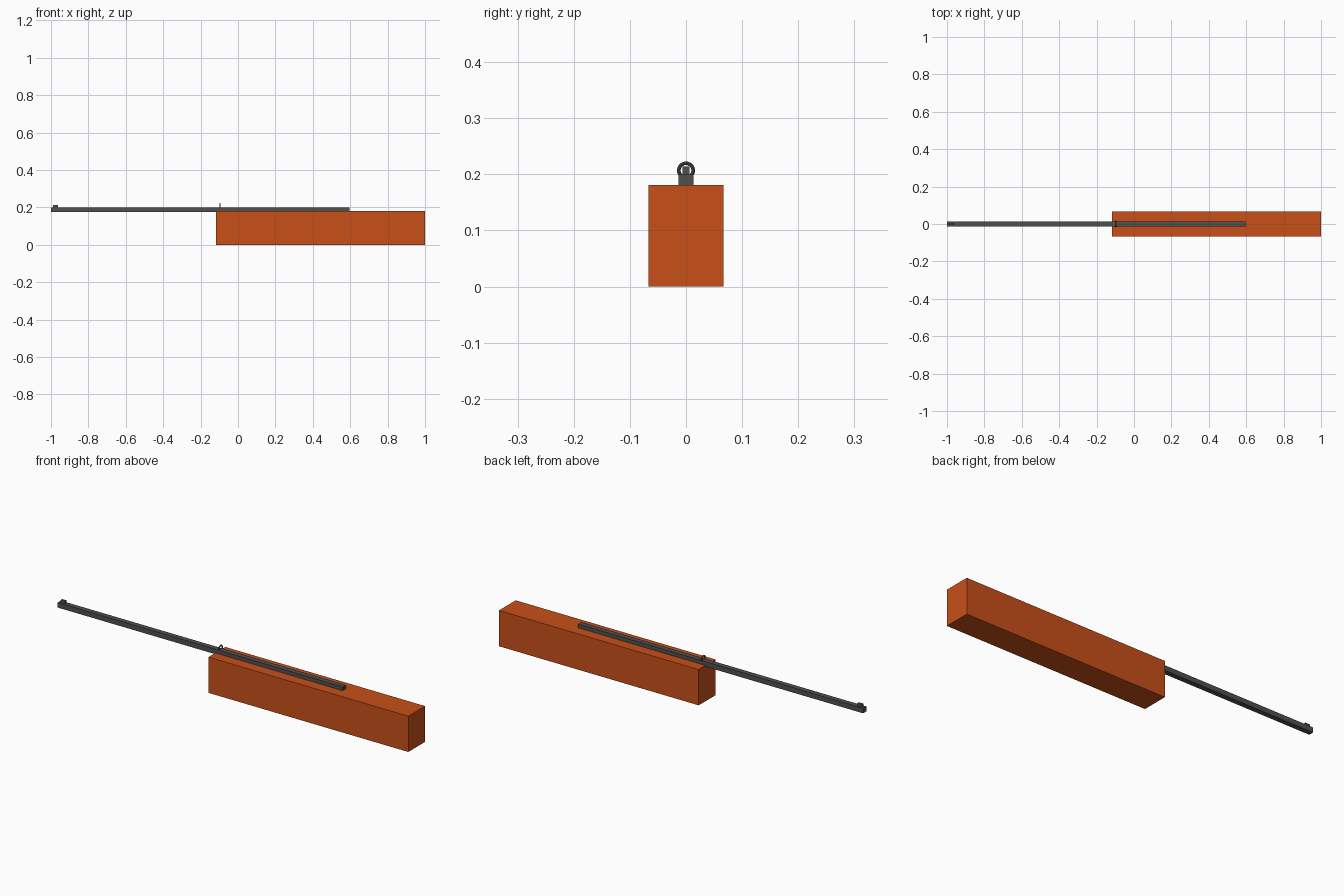
import bpy, math

if "Cube" in bpy.data.objects:
    bpy.data.objects.remove(bpy.data.objects["Cube"])


def material(name, color):
    m = bpy.data.materials.new(name)
    m.diffuse_color = color
    m.use_nodes = True
    m.node_tree.nodes["Principled BSDF"].inputs["Base Color"].default_value = m.diffuse_color
    return m


orange = material("stock_orange", (0.58, 0.08, 0.01, 1))
steel = material("dark_steel", (0.08, 0.08, 0.08, 1))


def box(name, x, y, z, mat):
    """Box from (min, max) ranges on each axis."""
    bpy.ops.mesh.primitive_cube_add(size=1, location=[(a + b) / 2 for a, b in (x, y, z)])
    ob = bpy.context.object
    ob.name = name
    ob.scale = [b - a for a, b in (x, y, z)]
    bpy.ops.object.transform_apply(location=False, rotation=False, scale=True)
    ob.data.materials.append(mat)
    return ob


# Long stock and the square barrel sunk slightly into its top
box("stock", (-0.118, 1.0), (-0.067, 0.067), (0, 0.181), orange)
box("barrel", (-1.0, 0.595), (-0.013, 0.013), (0.175, 0.2), steel)

# Front sight block at the muzzle
box("front_sight", (-0.988, -0.963), (-0.006, 0.006), (0.198, 0.214), steel)

# Rear ring sight standing across the barrel
bpy.ops.mesh.primitive_torus_add(
    major_segments=32, minor_segments=8, major_radius=0.0128, minor_radius=0.0032,
    location=(-0.097, 0, 0.207), rotation=(0, math.pi / 2, 0))
ring = bpy.context.object
ring.name = "rear_ring_sight"
ring.data.materials.append(steel)
bpy.ops.object.shade_smooth_by_angle()
